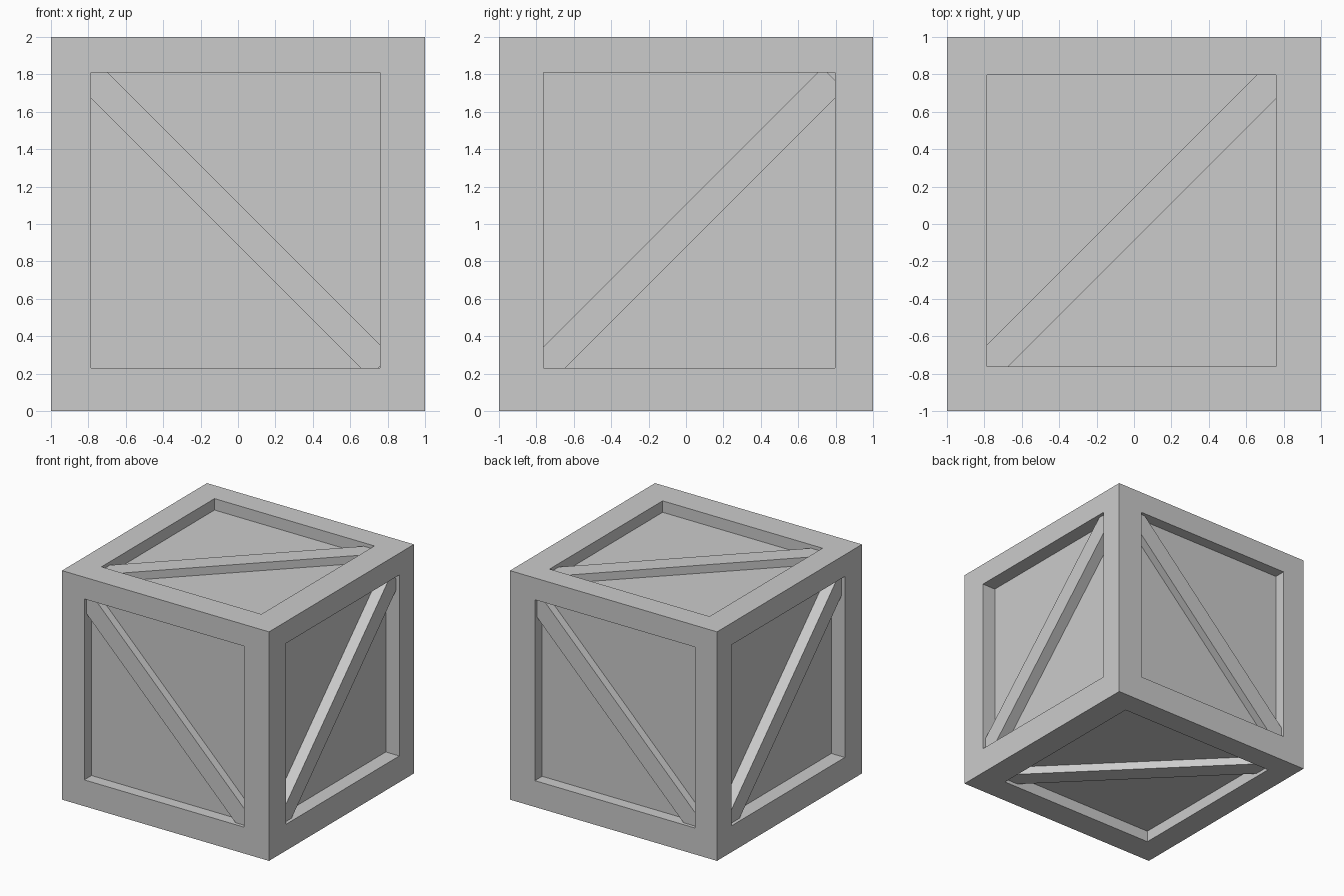
import bpy, bmesh
from mathutils import Vector

if "Cube" in bpy.data.objects:
    bpy.data.objects.remove(bpy.data.objects["Cube"])

# Per axis: outer limits, recess window limits, recess depth
OUTER = [(-1, 1), (-1, 1), (0, 2)]
WINDOW = [(-0.785, 0.76), (-0.763, 0.797), (0.23, 1.81)]
DEPTH = [0.13, 0.10, 0.10]
BRACE_INSET = 0.03      # brace face sits slightly below the frame
HALF_WIDTH = 0.081

# name: (normal axis, side 0/1, brace start, brace end) in the other two axes
SIDES = {
    "front":  (1, 0, (-0.80, 1.80), (0.76, 0.24)),
    "back":   (1, 1, (-0.78, 0.22), (0.79, 1.79)),
    "right":  (0, 1, (-0.79, 0.20), (0.787, 1.777)),
    "left":   (0, 0, (0.79, 0.20), (-0.787, 1.777)),
    "top":    (2, 1, (-0.80, -0.775), (0.775, 0.80)),
    "bottom": (2, 0, (-0.80, 0.775), (0.775, -0.80)),
}


def place(axis, side, u, v, depth):
    """Point on a crate side, sunk inwards by depth."""
    co = [u, v]
    co.insert(axis, OUTER[axis][side] + (depth if side == 0 else -depth))
    return Vector(co)


def finish(bm, name):
    bmesh.ops.remove_doubles(bm, verts=bm.verts, dist=1e-5)
    bmesh.ops.recalc_face_normals(bm, faces=bm.faces)
    mesh = bpy.data.meshes.new(name)
    bm.to_mesh(mesh)
    bm.free()
    bpy.context.collection.objects.link(bpy.data.objects.new(name, mesh))


def bridge(bm, a, b):
    for i in range(4):
        j = (i + 1) % 4
        bm.faces.new((a[i], a[j], b[j], b[i]))


# Crate body: frame rim, recess walls and panel on each side
bm = bmesh.new()
for axis, side, _, _ in SIDES.values():
    ua, va = [i for i in range(3) if i != axis]

    def ring(limits, depth):
        (u0, u1), (v0, v1) = limits[ua], limits[va]
        return [bm.verts.new(place(axis, side, u, v, depth))
                for u, v in ((u0, v0), (u1, v0), (u1, v1), (u0, v1))]

    outer, rim, floor = ring(OUTER, 0), ring(WINDOW, 0), ring(WINDOW, DEPTH[axis])
    bridge(bm, outer, rim)
    bridge(bm, rim, floor)
    bm.faces.new(floor)
finish(bm, "crate_body")

# Diagonal braces
for name, (axis, side, start, end) in SIDES.items():
    p, q = Vector(start), Vector(end)
    d = (q - p).normalized()
    n = Vector((-d.y, d.x)) * HALF_WIDTH
    bm = bmesh.new()
    low, high = [[bm.verts.new(place(axis, side, c.x, c.y, depth))
                  for c in (p - n, q - n, q + n, p + n)]
                 for depth in (DEPTH[axis] + 0.005, BRACE_INSET)]
    bridge(bm, low, high)
    bm.faces.new(low)
    bm.faces.new(high)
    finish(bm, name + "_brace")
